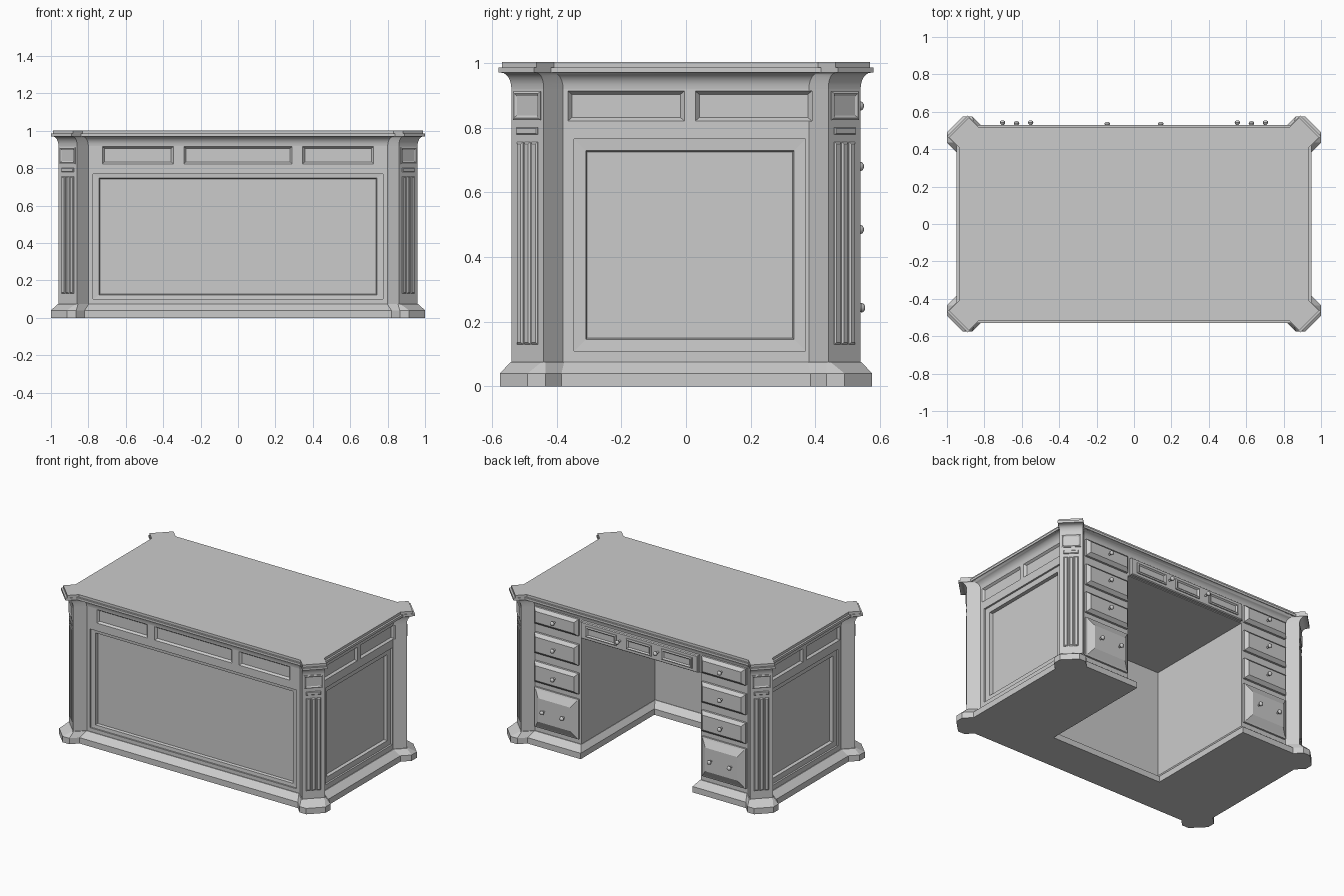
import bpy, bmesh, math
from mathutils import Vector

if "Cube" in bpy.data.objects:
    bpy.data.objects.remove(bpy.data.objects["Cube"])

# face frames: origin on the face, horizontal axis, outward normal
Z = Vector((0, 0, 1))
FRONT = (Vector((0, -0.48, 0)), Vector((1, 0, 0)), Vector((0, -1, 0)))
BACK = (Vector((0, 0.48, 0)), Vector((1, 0, 0)), Vector((0, 1, 0)))
RIGHT = (Vector((0.90, 0.012, 0)), Vector((0, 1, 0)), Vector((1, 0, 0)))
LEFT = (Vector((-0.90, 0.012, 0)), Vector((0, 1, 0)), Vector((-1, 0, 0)))


def loft(bm, rings):
    """Closed solid through a list of point rings."""
    vs = [[bm.verts.new(p) for p in r] for r in rings]
    n = len(vs[0])
    new = [bm.faces.new(vs[0][::-1]), bm.faces.new(vs[-1])]
    for a, b in zip(vs, vs[1:]):
        for i in range(n):
            j = (i + 1) % n
            new.append(bm.faces.new((a[i], a[j], b[j], b[i])))
    bmesh.ops.recalc_face_normals(bm, faces=new)


def panel(bm, frame, cu, cz, steps):
    """Stepped rectangle on a face; steps = (half width, half height, depth outward)."""
    o, u, n = frame
    loft(bm, [[o + u * (cu + su * w) + Z * (cz + sz * h) + n * d
               for su, sz in ((-1, -1), (1, -1), (1, 1), (-1, 1))] for w, h, d in steps])


def finish(bm, name, smooth=False):
    me = bpy.data.meshes.new(name)
    bm.to_mesh(me)
    bm.free()
    ob = bpy.data.objects.new(name, me)
    bpy.context.collection.objects.link(ob)
    if smooth:
        bpy.context.view_layer.objects.active = ob
        ob.select_set(True)
        bpy.ops.object.shade_smooth_by_angle(angle=math.radians(40))
        ob.select_set(False)
    return ob


def cut(ob, bm):
    """Subtract a cutter mesh from an object."""
    tool = finish(bm, "cutter")
    tool.hide_render = True
    m = ob.modifiers.new("cut", 'BOOLEAN')
    m.operation, m.solver, m.object = 'DIFFERENCE', 'EXACT', tool
    bpy.context.view_layer.objects.active = ob
    bpy.ops.object.modifier_apply(modifier="cut")
    bpy.data.objects.remove(tool)


def ring(corner, z):
    """Mirror the front right corner points into a full outline."""
    fr = [(x, -y) for x, y in corner]
    br = [(x, y) for x, y in reversed(corner)]
    pts = fr + br + [(-x, -y) for x, y in fr] + [(-x, -y) for x, y in br]
    return [Vector((x, y, z)) for x, y in pts]


def post_corner(g, a, b, h):
    """Corner with a diagonal post: g = outward growth, a/b = panel planes, h = half face."""
    cx, cy = 0.91 + g, 0.49 + g
    p2, p3 = (cx - h, cy + h), (cx + h, cy - h)
    return [(p2[0] - (p2[1] - b), b), p2, p3, (a, p3[1] - (p3[0] - a))]


# carcass with sunken panels and kneehole
body = post_corner(0, 0.90, 0.48, 0.05)
bm = bmesh.new()
loft(bm, [ring(body, 0.06), ring(body, 0.93)])
carcass = finish(bm, "carcass")
bm = bmesh.new()
for w, cu in ((0.29, 0), (0.19, -0.535), (0.19, 0.535)):
    panel(bm, FRONT, cu, 0.87, [(w, 0.046, 0.01), (w, 0.046, 0), (w - 0.012, 0.036, -0.014)])
panel(bm, FRONT, 0, 0.435, [(0.775, 0.335, 0.01), (0.775, 0.335, -0.01),
                            (0.742, 0.312, -0.012), (0.738, 0.308, -0.03)])
for f in (LEFT, RIGHT):
    for cu in (-0.197, 0.197):
        panel(bm, f, cu, 0.867, [(0.18, 0.046, 0.01), (0.18, 0.046, 0), (0.168, 0.036, -0.014)])
    panel(bm, f, 0, 0.437, [(0.358, 0.328, 0.01), (0.358, 0.328, -0.012),
                            (0.322, 0.292, -0.014), (0.318, 0.288, -0.035)])
loft(bm, [[Vector((x, y, z)) for x, y in ((-0.45, -0.31), (0.45, -0.31), (0.45, 0.7), (-0.45, 0.7))]
          for z in (-0.1, 0.80)])
cut(carcass, bm)

# plinth with chamfered top edge
foot = [(0.82, 0.53), (0.865, 0.575), (0.915, 0.575), (1, 0.49), (1, 0.435), (0.95, 0.385)]
lip = [(0.797, 0.485), (0.855, 0.543), (0.867, 0.543), (0.963, 0.447), (0.963, 0.435), (0.905, 0.377)]
bm = bmesh.new()
loft(bm, [ring(foot, 0), ring(foot, 0.04), ring(lip, 0.075)])
plinth = finish(bm, "plinth")
bm = bmesh.new()
loft(bm, [[Vector((x, y, z)) for x, y in ((-w, s), (w, s), (w, 0.7), (-w, 0.7))]
          for w, s, z in ((0.42, -0.26, -0.05), (0.42, -0.26, 0.04), (0.447, -0.307, 0.075),
                          (0.447, -0.307, 0.1))])
cut(plinth, bm)

# cove crown: quarter curve flaring from the body to the top
bm = bmesh.new()
rings = []
for i in range(7):
    t = math.pi / 2 * i / 6
    f = 1 - math.cos(t)
    c = post_corner(0.026 * f, 0.90 + 0.04 * f, 0.48 + 0.042 * f, 0.05 + 0.005 * f)
    rings.append(ring(c, 0.92 + 0.05 * math.sin(t)))
loft(bm, rings)
finish(bm, "cove_crown", True)

# two-layer table top
bm = bmesh.new()
low = ring(post_corner(0.035, 0.948, 0.53, 0.055), 0.97)
loft(bm, [low, [p + Z * 0.016 for p in low]])
up = ring(post_corner(0.026, 0.935, 0.518, 0.053), 0.984)
loft(bm, [up, [p + Z * 0.019 for p in up]])
finish(bm, "table_top")

# corner post trim: square block, short bar and three reeds
bm = bmesh.new()
for sx in (-1, 1):
    for sy in (-1, 1):
        f = (Vector((0.91 * sx, 0.49 * sy, 0)), Vector((sx, -sy, 0)).normalized(),
             Vector((sx, sy, 0)).normalized())
        panel(bm, f, 0, 0.868, [(0.059, 0.044, -0.01), (0.059, 0.044, 0.004),
                                (0.053, 0.038, 0.007), (0.045, 0.03, 0.002)])
        panel(bm, f, 0, 0.79, [(0.046, 0.011, -0.01), (0.046, 0.011, 0.003), (0.043, 0.008, 0.006)])
        for u in (-0.032, 0, 0.032):
            panel(bm, f, u, 0.443, [(0.0135, 0.313, -0.01), (0.0135, 0.313, 0.001),
                                    (0.008, 0.307, 0.006)])
finish(bm, "corner_post_trim")

# pedestal drawers, with a deep file drawer at the bottom of each side
knobs = []
bm = bmesh.new()
for cx in (-0.628, 0.628):
    for cz, hh in ((0.867, 0.057), (0.68, 0.07), (0.485, 0.07)):
        panel(bm, BACK, cx, cz, [(0.165, hh, -0.01), (0.165, hh, 0.014),
                                 (0.145, hh - 0.02, 0.034)])
        knobs.append((cx, cz, 0.034))
    panel(bm, BACK, cx, 0.243, [(0.165, 0.135, -0.01), (0.165, 0.135, 0.012),
                                (0.155, 0.125, 0.016), (0.12, 0.08, 0.04)])
    knobs += [(cx - 0.075, 0.243, 0.038), (cx + 0.075, 0.243, 0.038)]
finish(bm, "pedestal_drawers")

# centre drawer with three framed fields
bm = bmesh.new()
panel(bm, BACK, 0, 0.863, [(0.44, 0.058, -0.01), (0.44, 0.058, 0.018), (0.435, 0.053, 0.024)])
for cx in (-0.285, 0, 0.285):
    w = 0.095 if cx == 0 else 0.115
    panel(bm, BACK, cx, 0.863, [(w, 0.036, 0.015), (w, 0.036, 0.03), (w - 0.008, 0.028, 0.034),
                                (w - 0.018, 0.02, 0.026)])
finish(bm, "centre_drawer")
knobs += [(-0.143, 0.868, 0.03), (0.143, 0.868, 0.03)]

# turned knobs
bm = bmesh.new()
profile = ((0.007, -0.012), (0.006, 0.012), (0.012, 0.018), (0.015, 0.025), (0.012, 0.032), (0.005, 0.036))
for x, z, d in knobs:
    loft(bm, [[Vector((x + r * math.cos(a * math.pi / 6), 0.48 + d + h, z + r * math.sin(a * math.pi / 6)))
               for a in range(12)] for r, h in profile])
finish(bm, "drawer_knobs", True)
